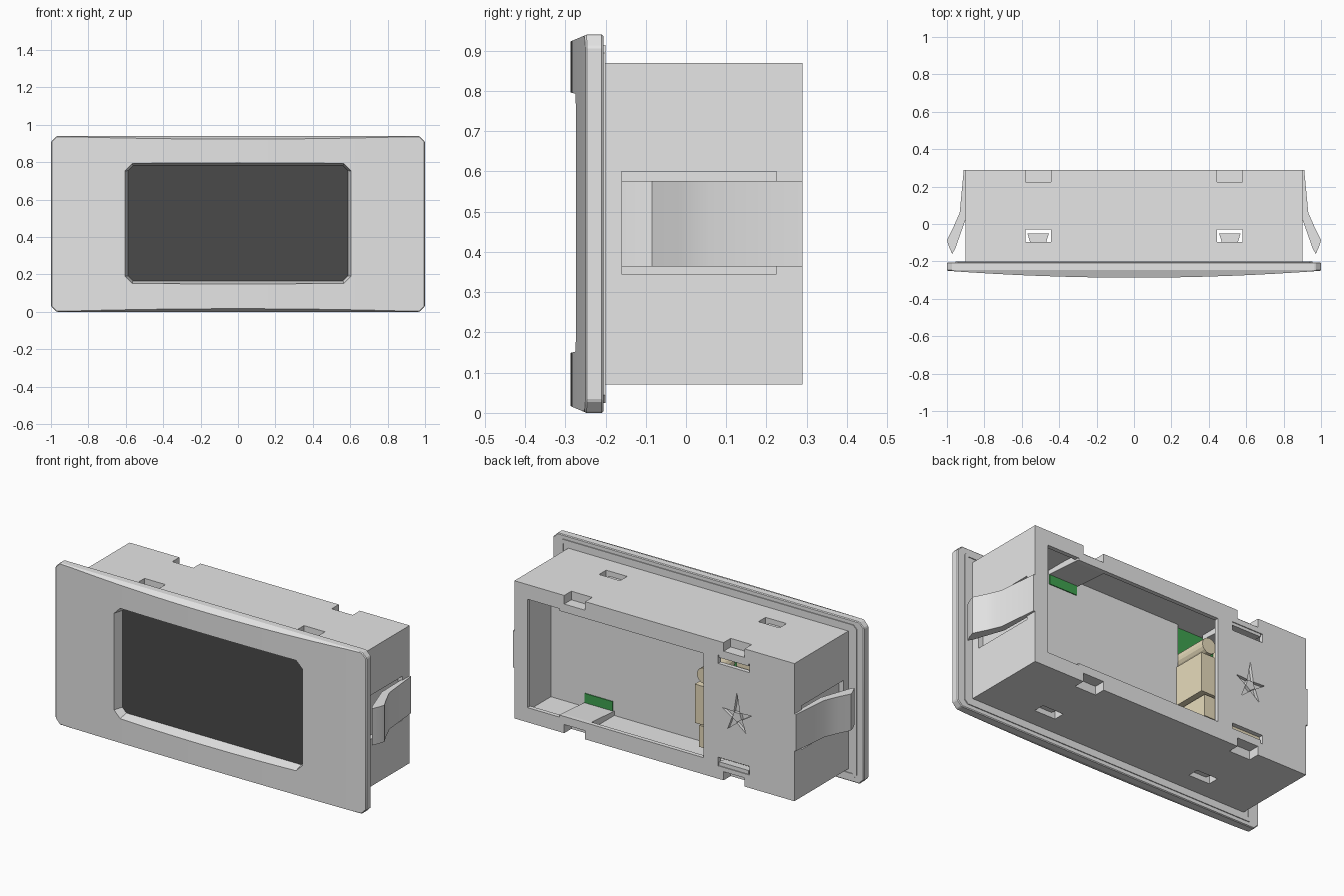
import bpy, bmesh, math
from mathutils import Vector

cube = bpy.data.objects.get("Cube")
if cube:
    bpy.data.objects.remove(cube, do_unlink=True)


def material(name, r, g, b):
    m = bpy.data.materials.new(name)
    m.use_nodes = True
    m.diffuse_color = (r, g, b, 1)
    node = next(n for n in m.node_tree.nodes if n.type == 'BSDF_PRINCIPLED')
    node.inputs["Base Color"].default_value = (r, g, b, 1)
    node.inputs["Roughness"].default_value = 0.6
    return m


grey = material("light_grey_plastic", 0.79, 0.79, 0.79)
dark = material("dark_screen", 0.067, 0.067, 0.067)
green = material("board_green", 0.05, 0.36, 0.08)
beige = material("connector_beige", 0.80, 0.71, 0.50)

AXES = {'x': lambda u, v, t: (t, u, v),
        'y': lambda u, v, t: (u, t, v),
        'z': lambda u, v, t: (u, v, t)}


def prism(name, pts, axis, a, b, mat=grey, end_pts=None):
    """Extrude a profile along an axis, optionally to a second profile."""
    place = AXES[axis]
    bm = bmesh.new()
    lo = [bm.verts.new(place(u, v, a)) for u, v in pts]
    hi = [bm.verts.new(place(u, v, b)) for u, v in (end_pts or pts)]
    n = len(lo)
    bm.faces.new(lo)
    bm.faces.new(hi[::-1])
    for i in range(n):
        j = (i + 1) % n
        bm.faces.new((lo[i], hi[i], hi[j], lo[j]))
    bmesh.ops.recalc_face_normals(bm, faces=bm.faces)
    mesh = bpy.data.meshes.new(name)
    bm.to_mesh(mesh)
    bm.free()
    mesh.materials.append(mat)
    obj = bpy.data.objects.new(name, mesh)
    bpy.context.collection.objects.link(obj)
    return obj


def rect(u0, u1, v0, v1, c=0):
    if not c:
        return [(u0, v0), (u1, v0), (u1, v1), (u0, v1)]
    return [(u0 + c, v0), (u1 - c, v0), (u1, v0 + c), (u1, v1 - c),
            (u1 - c, v1), (u0 + c, v1), (u0, v1 - c), (u0, v0 + c)]


def box(name, x0, x1, y0, y1, z0, z1, mat=grey):
    return prism(name, rect(x0, x1, z0, z1), 'y', y0, y1, mat)


def bake(obj):
    deps = bpy.context.evaluated_depsgraph_get()
    mesh = bpy.data.meshes.new_from_object(obj.evaluated_get(deps))
    obj.modifiers.clear()
    obj.data = mesh


def cut(obj, cutter, operation='DIFFERENCE'):
    mod = obj.modifiers.new("cut", 'BOOLEAN')
    mod.operation = operation
    mod.solver = 'EXACT'
    mod.object = cutter
    bake(obj)
    bpy.data.objects.remove(cutter, do_unlink=True)


def smooth(obj):
    bpy.ops.object.select_all(action='DESELECT')
    obj.select_set(True)
    bpy.context.view_layer.objects.active = obj
    bpy.ops.object.shade_smooth_by_angle(angle=math.radians(20))


# Bezel with a gently bowed front, clipped corners and a tapered rim
front = [(-1 + i / 8, -0.287 + 0.037 * (i / 8 - 1) ** 2) for i in range(17)]
bezel = prism("bezel", front + [(1, -0.205), (-1, -0.205)], 'z', 0, 0.94)
cut(bezel, prism("corner_clip", rect(-1, 1, 0, 0.94, 0.03), 'y', -0.4, 0), 'INTERSECT')
bev = bezel.modifiers.new("rim", 'BEVEL')
bev.width = 0.008
bev.segments = 1
bev.limit_method = 'ANGLE'
bake(bezel)
cut(bezel, prism("rim_taper", rect(-1.01, 1.01, 0.018, 0.922), 'y', -0.29, -0.1,
                 end_pts=rect(-1.01, 1.01, -0.062, 1.002)), 'INTERSECT')
cut(bezel, prism("opening", rect(-0.612, 0.612, 0.147, 0.798, 0.045), 'y', -0.295, -0.195,
                 end_pts=rect(-0.58, 0.58, 0.173, 0.775, 0.02)))
smooth(bezel)
prism("screen", rect(-0.6, 0.6, 0.15, 0.795), 'y', -0.222, -0.206, dark)

# Gasket frame behind the bezel
gasket = prism("gasket_frame", rect(-0.955, 0.955, 0.025, 0.915, 0.02), 'y', -0.21, -0.2)
cut(gasket, box("gasket_hole", -0.93, 0.93, -0.3, 0, 0.05, 0.89))

# Hollow housing
body = box("housing", -0.9, 0.9, -0.207, 0.29, 0.07, 0.87)
cut(body, box("cavity", -0.86, 0.83, -0.17, 0.265, 0.125, 0.815))
cut(body, box("rear_opening", -0.315, 0.62, 0.2, 0.4, 0.167, 0.773))
cut(body, box("opening_end", 0.61, 0.816, 0.2, 0.4, 0.155, 0.785))

for x in (-0.5125, 0.5125):
    for lo, hi in ((0.0, 0.12), (0.82, 0.95)):
        cut(body, box("edge_notch", x - 0.0675, x + 0.0675, 0.225, 0.4, lo, hi))
    for lo, hi in ((0.0, 0.2), (0.75, 0.95)):
        cut(body, box("latch_hole", x - 0.0675, x + 0.0675, -0.095, -0.03, lo, hi))

for lo, hi in ((0.145, 0.195), (0.74, 0.79)):
    cut(body, box("rear_window", -0.61, -0.41, 0.2, 0.4, lo, hi))
for s in (-1, 1):
    cut(body, box("side_recess", s * 0.9 - 0.03, s * 0.9 + 0.03, -0.16, 0.225, 0.345, 0.6))

# Star-shaped vent of narrow wedges in the rear panel
for k in range(5):
    a = math.radians(90 + 72 * k)
    out = Vector((math.cos(a), math.sin(a)))
    side = Vector((-out.y, out.x))
    mid = Vector((-0.53, 0.46))
    length = 0.14 if k == 0 else 0.1
    tri = [mid + out * 0.025 + side * 0.02, mid + out * 0.025 - side * 0.02, mid + out * length]
    cut(body, prism("vent_cut", [tuple(p) for p in tri], 'y', 0.272, 0.4))

# Spring clips on both sides
for s, name in ((1, "left_clip"), (-1, "right_clip")):
    outline = [(0.89, 0.29), (0.91, 0.29), (0.932, 0.06), (0.965, -0.015), (1.0, -0.085),
               (0.992, -0.115), (0.972, -0.16), (0.955, -0.13), (0.895, 0.04)]
    smooth(prism(name, [(s * x, y) for x, y in outline], 'z', 0.364, 0.577))

# Latches inside the top and bottom holes, and ramps at the rear edge
for x in (-0.5125, 0.5125):
    for top in (False, True):
        def flip(z):
            return 0.94 - z if top else z
        prism("latch", [(x - 0.057, -0.052), (x + 0.057, -0.052),
                        (x + 0.042, -0.1), (x - 0.042, -0.1)], 'z', flip(0.1), flip(0.13))
        ramp = [(0.05, 0.12), (0.285, 0.13), (0.285, 0.167), (0.05, 0.15)]
        prism("ramp", [(y, flip(z)) for y, z in ramp], 'x', x - 0.09, x + 0.1)

# Internal display cover, circuit board and connectors
box("display_cover", -0.245, 0.84, 0.0, 0.055, 0.12, 0.82)
box("circuit_board", -0.87, -0.235, -0.01, 0.03, 0.12, 0.82, green)
for lo, hi in ((0.15, 0.205), (0.735, 0.79)):
    box("board_edge", 0.43, 0.61, 0.05, 0.06, lo, hi, green)
box("main_connector", -0.4, -0.235, 0.02, 0.255, 0.335, 0.56, beige)
box("small_connector", -0.4, -0.26, 0.02, 0.25, 0.2, 0.325, beige)
box("upper_edge_connector", -0.64, -0.5, 0.02, 0.25, 0.715, 0.757, beige)
box("lower_edge_connector", -0.65, -0.4, 0.02, 0.262, 0.178, 0.25, beige)
ring = [(-0.29 + 0.045 * math.cos(t * math.pi / 8), 0.62 + 0.045 * math.sin(t * math.pi / 8))
        for t in range(16)]
smooth(prism("capacitor", ring, 'y', 0.02, 0.25, beige))
